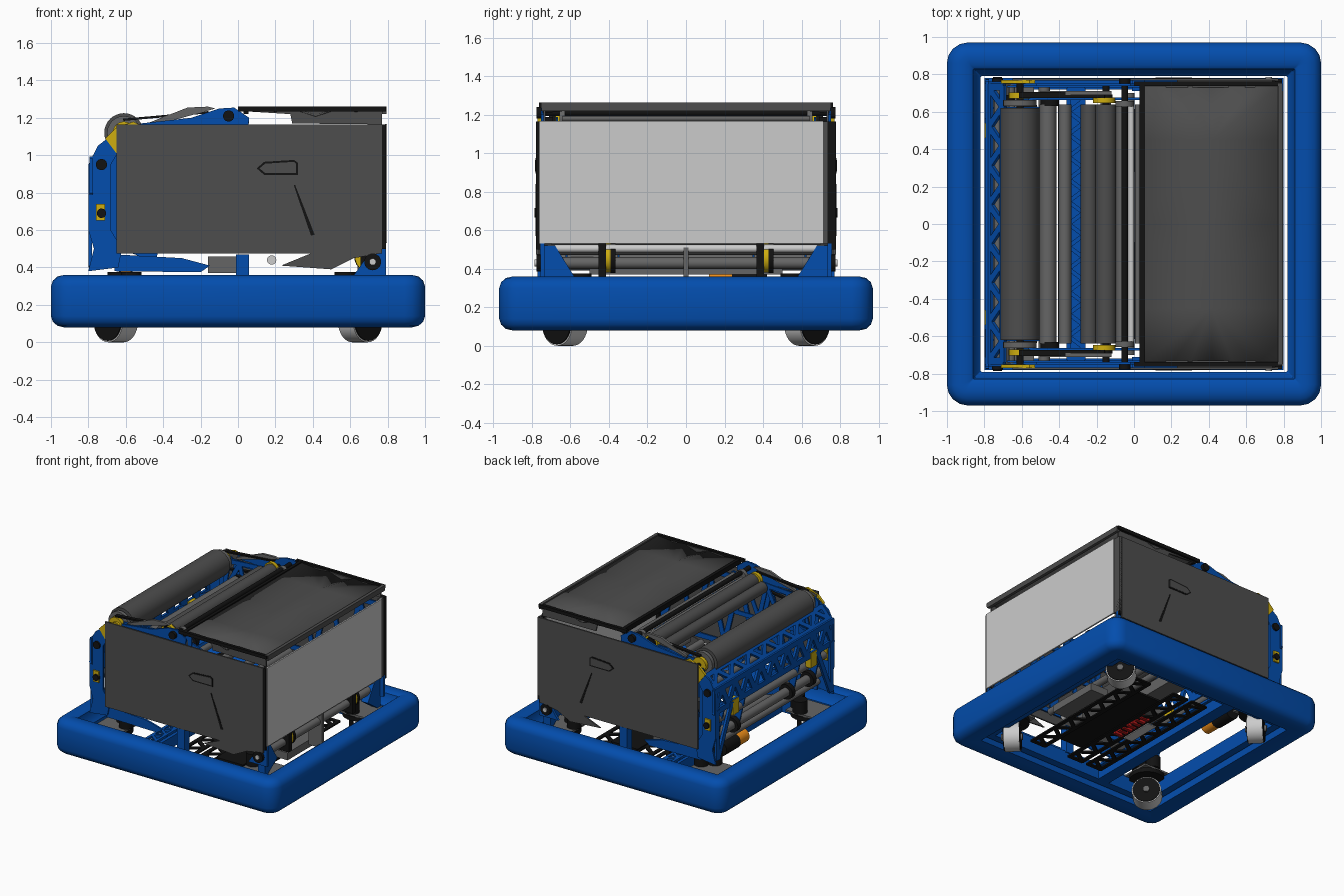
import bpy, bmesh, math
from mathutils import Vector, Matrix

if "Cube" in bpy.data.objects:
    bpy.data.objects.remove(bpy.data.objects["Cube"])


def mat(name, r, g, b):
    m = bpy.data.materials.new(name)
    m.diffuse_color = (r, g, b, 1)
    m.use_nodes = True
    m.node_tree.nodes["Principled BSDF"].inputs["Base Color"].default_value = m.diffuse_color
    return m


BLUE, DARK = mat("blue", .001, .075, .42), mat("dark_grey", .075, .075, .075)
BLACK, YELLOW = mat("black", .006, .006, .006), mat("yellow", .62, .42, .005)
WHITE, ORANGE = mat("white", .8, .8, .8), mat("orange", .85, .27, .01)
RED, LIGHT, STEEL = mat("red", .5, .01, .01), mat("light_grey", .55, .55, .55), mat("steel", .13, .13, .13)


def finish(name, bm, m):
    bmesh.ops.recalc_face_normals(bm, faces=bm.faces)
    me = bpy.data.meshes.new(name)
    bm.to_mesh(me)
    bm.free()
    ob = bpy.data.objects.new(name, me)
    bpy.context.collection.objects.link(ob)
    me.materials.append(m)
    return ob


def box(name, x0, x1, y0, y1, z0, z1, m):
    bm = bmesh.new()
    bmesh.ops.create_cube(bm, size=1, matrix=Matrix.Translation(((x0+x1)/2, (y0+y1)/2, (z0+z1)/2))
                          @ Matrix.Diagonal((x1-x0, y1-y0, z1-z0, 1)))
    return finish(name, bm, m)


def rod(name, p, q, r, m, n=24):
    p, q = Vector(p), Vector(q)
    bm = bmesh.new()
    rot = (q-p).to_track_quat('Z', 'Y').to_matrix().to_4x4()
    bmesh.ops.create_cone(bm, cap_ends=True, segments=n, radius1=r, radius2=r, depth=(q-p).length,
                          matrix=Matrix.Translation((p+q)/2) @ rot)
    return finish(name, bm, m)


def roller(name, x, z, r, m, half=.62):
    return rod(name, (x, -half, z), (x, half, z), r, m, 32)


def prism(name, pts, lo, hi, m, axis='y'):
    bm = bmesh.new()
    at = (lambda a, b, d: (a, d, b)) if axis == 'y' else (lambda a, b, d: (d, a, b))
    f = bm.faces.new([bm.verts.new(at(a, b, lo)) for a, b in pts])
    ext = bmesh.ops.extrude_face_region(bm, geom=[f])
    bmesh.ops.translate(bm, vec=at(0, 0, hi-lo), verts=[v for v in ext['geom'] if isinstance(v, bmesh.types.BMVert)])
    return finish(name, bm, m)


def truss(name, segs, w, t, normal, m):
    """Many flat bars in one object; t is measured along the normal."""
    bm = bmesh.new()
    n = Vector(normal)
    for p, q in segs:
        p, q = Vector(p), Vector(q)
        d = (q-p).normalized()
        rot = Matrix((d, n.cross(d), n)).transposed().to_4x4()
        bmesh.ops.create_cube(bm, size=1, matrix=Matrix.Translation((p+q)/2) @ rot
                              @ Matrix.Diagonal(((q-p).length+w*.6, w, t, 1)))
    return finish(name, bm, m)


def web(a0, a1, b0, b1, n):
    """Two rails a and b with zigzag bars between them."""
    a0, a1, b0, b1 = map(Vector, (a0, a1, b0, b1))
    pts = [(a0.lerp(a1, i/n) if i % 2 == 0 else b0.lerp(b1, i/n)) for i in range(n+1)]
    return [(a0, a1), (b0, b1), (a0, b0), (a1, b1)] + list(zip(pts, pts[1:]))


# bumper: rounded cross-section (inset, z) swept round a rounded rectangle
prof = [(.18, .09), (.13, .085), (.07, .08), (.035, .088), (.01, .11), (0, .14), (0, .30), (.01, .33), (.035, .352),
        (.07, .36), (.12, .36), (.14, .345), (.15, .29), (.18, .26)]
bm, rings = bmesh.new(), []
for d, z in prof:
    r, ring = max(.11-d, .006), []
    for k, (sx, sy) in enumerate([(1, 1), (-1, 1), (-1, -1), (1, -1)]):
        for i in range(5):
            a = math.pi/2*(k+i/4)
            ring.append(bm.verts.new((sx*(1-d-r)+r*math.cos(a), sy*(.97-d-r)+r*math.sin(a), z)))
    rings.append(ring)
for A, B in zip(rings, rings[1:]+rings[:1]):
    for i in range(20):
        j = (i+1) % 20
        bm.faces.new((A[i], A[j], B[j], B[i]))
finish("bumper", bm, BLUE)

# chassis rails, cross beams and belly plate
for s in (-1, 1):
    box("side_rail", -.80, .80, s*.75-.03, s*.75+.03, .13, .25, BLUE)
    box("end_rail", s*.77-.03, s*.77+.03, -.72, .72, .13, .25, BLUE)
truss("perforated_cross_beam", web((-.35, -.72, .25), (-.35, .72, .25), (-.27, -.72, .25), (-.27, .72, .25), 24),
      .022, .02, (0, 0, 1), BLUE)
box("cross_beam", -.36, -.26, -.72, .72, .13, .22, BLUE)
for x in (-.12, .06, .42):
    truss("belly_lattice", web((x-.06, -.6, .13), (x-.06, .6, .13), (x+.06, -.6, .13), (x+.06, .6, .13), 14),
          .03, .012, (0, 0, 1), BLACK)
box("belly_plate", .12, .36, -.45, .45, .13, .145, BLACK)
box("battery", .15, .33, -.2, .18, .15, .36, DARK)
box("power_board", .44, .6, -.22, .22, .16, .22, STEEL)
box("control_box", -.06, .1, -.1, .28, .15, .20, STEEL)
box("label_plate", -.08, .0, -.12, .16, .118, .125, WHITE)
for i in range(7):
    box("breaker", .02, .1, -.12+i*.05, -.095+i*.05, .115, .19, RED)

# corner drive modules: wheels turned 45 degrees, with motors
for sx in (-1, 1):
    for sy in (-1, 1):
        c, d = Vector((sx*.655, sy*.63, .11)), Vector((sx, sy, 0)).normalized()
        rod("wheel_tread", c-d*.06, c+d*.055, .11, WHITE, 32)
        rod("wheel_hub", c-d*.065, c+d*.062, .102, BLACK, 32)
        rod("wheel_axle", c-d*.08, c+d*.08, .025, STEEL, 12)
        up = Vector((c.x, c.y, .225))
        rod("steering_ring", up, up+Vector((0, 0, .035)), .13, BLACK, 32)
        box("module_plate", c.x-.12, c.x+.12, c.y-.12, c.y+.12, .26, .275, STEEL)
        for ox, oy in ((-.14, -.02), (-.02, -.14)):
            q = Vector((c.x+sx*ox*.6, c.y+sy*oy*.6, .275))
            rod("drive_motor", q, q+Vector((0, 0, .10)), .055, BLACK)

for s in (-1, 1):
    def pr(name, pts, y, t, m):
        prism(name, pts, s*y-t/2, s*y+t/2, m)

    # large side panel with pointed grip and slanted slit
    pr("side_panel", [(-.65, .475), (.77, .475), (.77, 1.165), (-.65, 1.165)], .772, .012, DARK)
    pr("panel_grip", [(.10, .93), (.14, .965), (.30, .975), (.32, .96), (.32, .895), (.14, .895)], .777, .008, BLACK)
    pr("panel_grip_inset", [(.115, .93), (.145, .955), (.30, .965), (.31, .955), (.31, .905), (.145, .905)], .778, .01, DARK)
    pr("panel_slit", [(.298, .84), (.306, .84), (.41, .575), (.39, .57)], .777, .008, BLACK)
    pr("lower_flap", [(.23, .41), (.50, .39), (.62, .45), (.76, .475), (.74, .54), (.45, .50)], .765, .012, DARK)
    # side frames carrying the intake and rollers
    pr("intake_side_plate", [(-.80, .38), (-.64, .40), (-.62, .5), (-.68, .6), (-.68, .95), (-.58, 1.12), (-.66, 1.12),
                             (-.75, 1.05), (-.80, .95), (-.80, .6), (-.77, .5)], .755, .015, BLUE)
    pr("lower_side_bar", [(-.66, .38), (-.2, .375), (-.15, .41), (-.3, .45), (-.66, .47)], .745, .015, BLUE)
    pr("upper_arm", [(-.52, 1.13), (.05, 1.12), (.06, 1.20), (-.02, 1.255), (-.10, 1.25), (-.25, 1.20), (-.52, 1.17)],
       .745, .015, BLUE)
    pr("hood_side", [(-.5, 1.165), (-.27, 1.255), (-.16, 1.26), (-.12, 1.25), (-.3, 1.2), (-.5, 1.15)], .70, .02, STEEL)
    truss("inner_side_frame", web((-.66, s*.735, .55), (.72, s*.735, .55), (-.66, s*.735, 1.10), (.72, s*.735, 1.10), 10),
          .04, .012, (0, 1, 0), BLUE)
    truss("roller_side_frame", web((-.6, s*.67, .86), (.02, s*.67, .86), (-.55, s*.67, 1.13), (.04, s*.67, 1.17), 6),
          .035, .012, (0, 1, 0), BLUE)
    pr("yellow_bracket", [(-.71, 1.09), (-.65, 1.01), (-.645, 1.15), (-.53, 1.165), (-.56, 1.18), (-.66, 1.14)],
       .76, .02, YELLOW)
    box("yellow_clip", -.76, -.71, s*.75-.025, s*.75+.025, .65, .74, YELLOW)
    for x, z, r, y, m in ((-.73, .95, .03, .765, BLACK), (-.73, .69, .025, .775, BLACK), (-.05, 1.21, .03, .765, BLACK),
                          (.72, .43, .045, .765, BLACK), (.72, .43, .018, .775, WHITE), (-.61, 1.12, .09, .65, STEEL),
                          (-.61, 1.12, .06, .69, YELLOW), (-.16, 1.17, .06, .665, YELLOW), (-.16, 1.17, .045, .68, BLACK),
                          (-.05, 1.18, .05, .645, STEEL), (-.45, 1.0, .05, .65, BLACK)):
        rod("pulley", (x, s*(y-.018), z), (x, s*(y+.012), z), r, m)
    truss("drive_belt", [((-.61, s*.69, 1.19), (-.16, s*.69, 1.23)), ((-.61, s*.69, 1.05), (-.16, s*.69, 1.11))],
          .012, .03, (0, 1, 0), BLACK)
    # supports near the back and the middle
    box("middle_post", -.01, .06, s*.74-.03, s*.74+.03, .24, .47, BLUE)
    prism("rear_gusset", [(s*.74, .25), (s*.58, .36), (s*.68, .52), (s*.74, .52)], .70, .76, BLUE, 'x')
    pr("rear_foot", [(.62, .36), (.79, .36), (.79, .53), (.74, .53)], .745, .02, BLUE)
    box("rear_corner_post", .755, .79, s*.755-.02, s*.755+.02, .50, 1.165, BLACK)
    box("rear_feed_wheel", .655, .775, s*.41-.045, s*.41-.005, .36, .53, BLACK)
    rod("rear_feed_wheel_core", (.70, s*.41-.005, .455), (.70, s*.41+.018, .455), .075, YELLOW)
    rod("rear_feed_wheel_side", (.70, s*.41+.018, .455), (.70, s*.41+.045, .455), .078, BLACK)
    # hanging flap and rim under the lid
    pr("lid_flap", [(.04, 1.235), (.28, 1.22), (.29, 1.17), (.77, 1.165), (.77, 1.24), (.28, 1.25)], .735, .012, DARK)
    box("lid_side_rim", .0, .79, s*.75-.012, s*.75+.012, 1.235, 1.262, BLACK)

# lid sheet: creases fan out from a pinch near the middle of each end
bm = bmesh.new()
for s in (-1, 1):
    hub = bm.verts.new((.415, s*.45, 1.247))
    fan = [bm.verts.new((x, s*y, z)) for x, y, z in (
        (.045, 0, 1.25), (.045, .45, 1.252), (.045, .745, 1.252), (.20, .745, 1.24), (.30, .745, 1.252),
        (.415, .745, 1.215), (.53, .745, 1.252), (.63, .745, 1.24), (.785, .745, 1.252), (.785, .45, 1.252),
        (.785, 0, 1.25))]
    for a, b in zip(fan, fan[1:]+fan[:1]):
        bm.faces.new((hub, a, b))
bmesh.ops.remove_doubles(bm, verts=bm.verts, dist=.001)
lid = finish("lid_sheet", bm, DARK)
sol = lid.modifiers.new("thickness", 'SOLIDIFY')
sol.thickness = .008
box("lid_front_rim", .03, .055, -.75, .75, 1.22, 1.26, BLACK)
box("lid_back_rim", .77, .795, -.75, .75, 1.22, 1.262, DARK)
box("back_panel", .785, .797, -.76, .71, .53, 1.168, LIGHT)
box("back_panel_edge", .765, .79, .70, .775, .53, 1.165, DARK)

# intake face: blue truss beam, cross rods, lower arms
truss("intake_truss", web((-.785, -.75, .80), (-.785, .75, .80), (-.785, -.75, .97), (-.785, .75, .97), 18),
      .045, .02, (1, 0, 0), BLUE)
truss("intake_truss_upper", web((-.77, -.73, .99), (-.77, .73, .99), (-.70, -.73, 1.07), (-.70, .73, 1.07), 14),
      .035, .02, Vector((-.75, 0, .66)).normalized(), BLUE)
truss("intake_arms", [((-.79, s*y, .42), (-.79, s*y2, .80)) for s in (-1, 1) for y, y2 in ((.73, .73), (.72, .55))],
      .04, .02, (1, 0, 0), BLUE)
for x, z, r in ((-.73, .95, .018), (-.73, .69, .03), (-.70, .55, .035), (-.66, .45, .025)):
    roller("intake_rod", x, z, r, STEEL, .745)
for y in (-.62, -.35, .35, .62):
    truss("intake_rib", [((-.76, y, .80), (-.70, y, .55)), ((-.70, y, .55), (-.45, y, .46)),
                         ((-.76, y, .80), (-.5, y, .95))], .05, .012, (0, 1, 0), BLUE)
    rod("intake_grip_wheel", (-.70, y+.03, .55), (-.70, y+.07, .55), .06, BLACK)
for y in (-.5, .5):
    box("intake_yellow_block", -.80, -.75, y-.04, y+.04, .70, .82, YELLOW)
rod("intake_motor", (-.60, .12, .33), (-.60, .24, .33), .055, ORANGE)
rod("intake_motor_body", (-.60, .24, .33), (-.60, .42, .33), .06, BLACK)
roller("intake_cross_tube", -.48, .42, .03, STEEL, .73)

# upper rollers between the side frames
roller("large_top_roller", -.61, 1.12, .105, DARK)
for x, z, r, m in ((-.46, 1.0, .045, STEEL), (-.37, .92, .035, STEEL), (-.24, 1.14, .045, DARK), (-.15, 1.17, .055, DARK),
                   (-.065, 1.15, .03, STEEL), (-.015, 1.17, .016, LIGHT), (.02, 1.18, .014, STEEL)):
    roller("top_roller", x, z, r, m, .64)
for x, z in ((-.61, 1.12), (-.15, 1.17), (-.05, 1.21)):
    roller("roller_shaft", x, z, .018, BLACK, .75)

# hopper floor rollers, rear roller and centre support
for i in range(7):
    roller("floor_roller", -.15+i*.125, .53-.005*i, .028, STEEL, .70)
roller("rear_roller", .72, .43, .03, STEEL, .75)
roller("rear_upper_rod", .74, .505, .02, LIGHT, .72)
box("centre_support", .64, .765, -.012, .012, .22, .51, STEEL)
box("underfloor_tray", -.16, .0, -.5, .5, .37, .46, STEEL)
rod("floor_motor", (.18, -.6, .44), (.18, -.48, .44), .025, LIGHT)

for o in bpy.context.scene.objects:
    o.select_set(True)
bpy.context.view_layer.objects.active = lid
bpy.ops.object.shade_smooth_by_angle(angle=math.radians(35))
